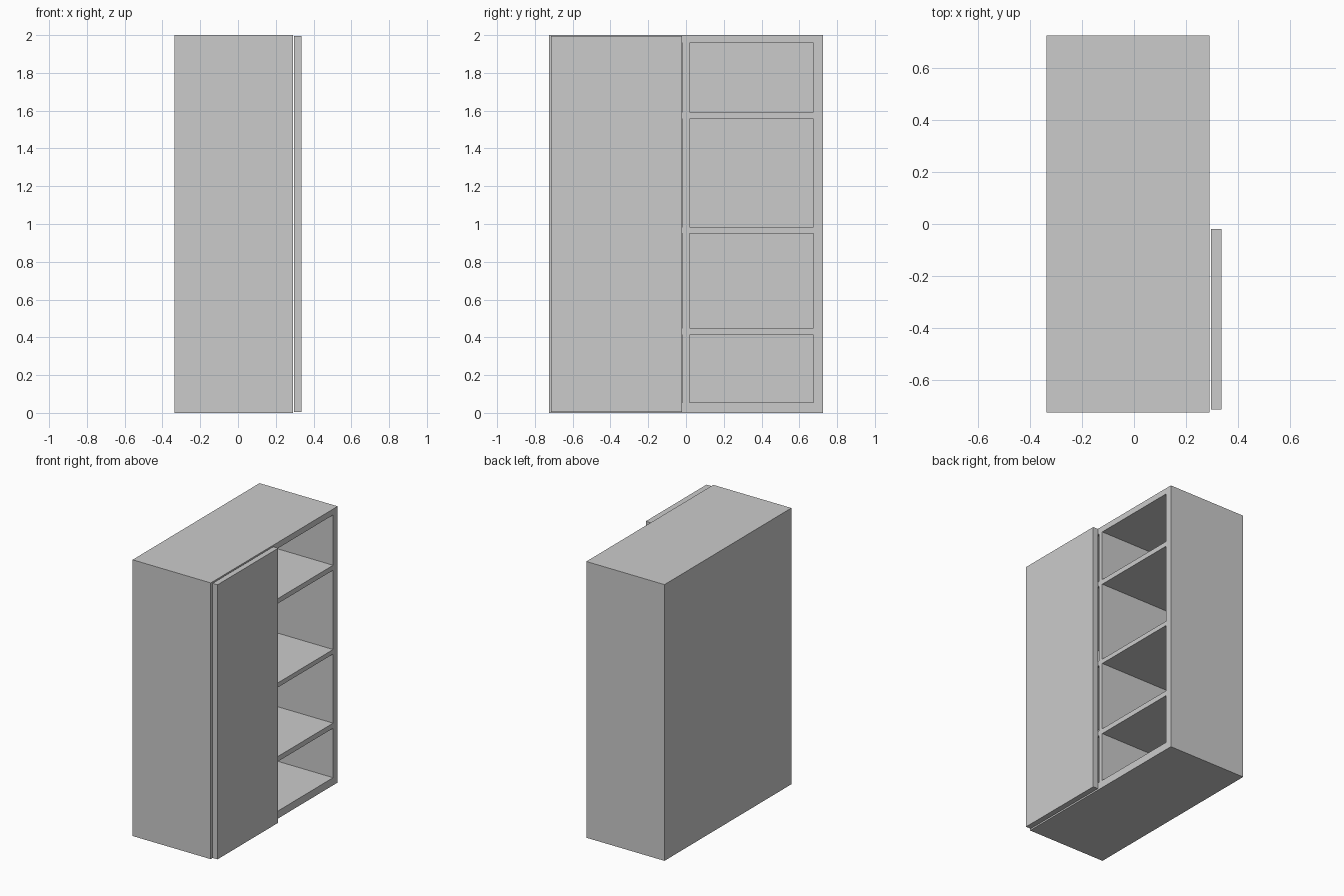
import bpy, bmesh
from mathutils import Matrix, Vector

if "Cube" in bpy.data.objects:
    bpy.data.objects.remove(bpy.data.objects["Cube"])


def boxes(name, bounds):
    """One object made of axis-aligned boxes given as (min corner, max corner)."""
    bm = bmesh.new()
    for lo, hi in bounds:
        lo, hi = Vector(lo), Vector(hi)
        mat = Matrix.Translation((lo + hi) / 2) @ Matrix.Diagonal((*(hi - lo), 1))
        bmesh.ops.create_cube(bm, size=1, matrix=mat)
    mesh = bpy.data.meshes.new(name)
    bm.to_mesh(mesh)
    bm.free()
    obj = bpy.data.objects.new(name, mesh)
    bpy.context.collection.objects.link(obj)
    return obj


# Cabinet body, open towards +x
BACK, FRONT, HALF_W = -0.336, 0.29, 0.726
body = boxes("cabinet_body", [((BACK, -HALF_W, 0), (FRONT, HALF_W, 2))])

# Eight shelf compartments: two columns by four rows
columns = [(-0.674, -0.018), (0.018, 0.674)]
rows = [(0.055, 0.413), (0.45, 0.95), (0.983, 1.557), (1.593, 1.957)]
cutter = boxes("compartment_cutter", [
    ((BACK + 0.035, y0, z0), (FRONT + 0.1, y1, z1))
    for y0, y1 in columns for z0, z1 in rows])
cutter.hide_render = True
cutter.hide_set(True)

cut = body.modifiers.new("compartments", "BOOLEAN")
cut.operation = "DIFFERENCE"
cut.solver = "EXACT"
cut.object = cutter

# Sliding door covering one column
boxes("sliding_door", [((0.296, -0.714, 0.006), (0.336, -0.02, 1.994))])
